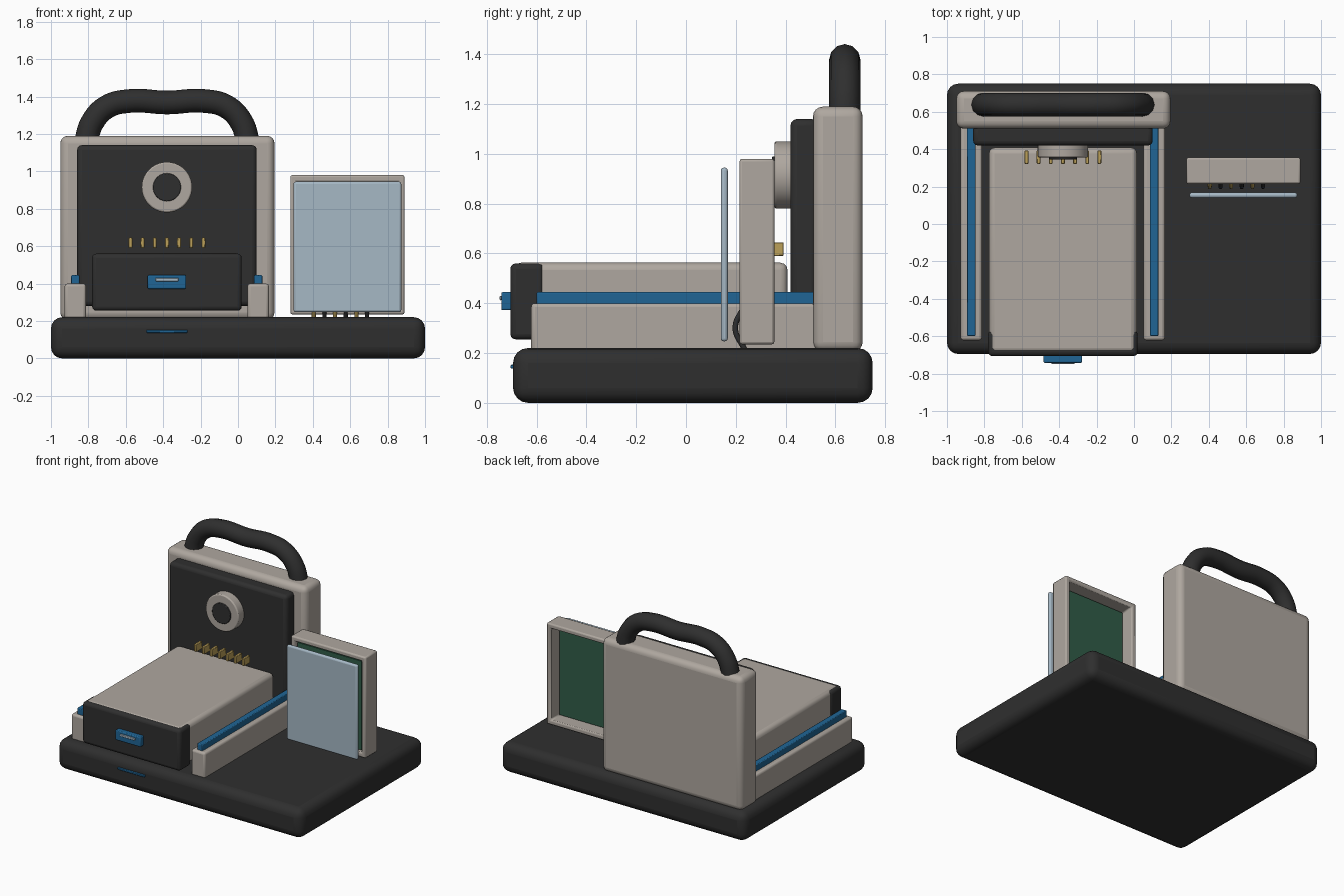
import bpy
import bmesh
import math
from mathutils import Matrix, Vector

old = bpy.data.objects.get("Cube")
if old:
    bpy.data.objects.remove(old, do_unlink=True)


def material(name, r, g, b):
    m = bpy.data.materials.new(name)
    m.use_nodes = True
    m.diffuse_color = (r, g, b, 1)
    node = m.node_tree.nodes["Principled BSDF"]
    node.inputs["Base Color"].default_value = (r, g, b, 1)
    node.inputs["Roughness"].default_value = 0.6
    return m


CHARCOAL = material("charcoal", 0.028, 0.028, 0.028)
GREY = material("warm grey", 0.43, 0.39, 0.35)
BLUE = material("deep blue", 0.014, 0.13, 0.30)
PALE = material("pale blue", 0.38, 0.48, 0.56)
GREEN = material("board green", 0.03, 0.11, 0.065)
GOLD = material("gold", 0.50, 0.35, 0.10)


def finish(obj, mat, bevel=0, segments=3):
    obj.data.materials.append(mat)
    if bevel:
        mod = obj.modifiers.new("rounding", 'BEVEL')
        mod.width, mod.segments = bevel, segments
        mod.limit_method = 'ANGLE'
    bpy.ops.object.select_all(action='DESELECT')
    obj.select_set(True)
    bpy.context.view_layer.objects.active = obj
    bpy.ops.object.shade_smooth_by_angle(angle=math.radians(50))
    return obj


def from_bmesh(name, bm):
    mesh = bpy.data.meshes.new(name)
    bm.to_mesh(mesh)
    bm.free()
    obj = bpy.data.objects.new(name, mesh)
    bpy.context.collection.objects.link(obj)
    return obj


def cube_bmesh(xs, ys, zs):
    bm = bmesh.new()
    size = [b - a for a, b in (xs, ys, zs)]
    mid = [(a + b) / 2 for a, b in (xs, ys, zs)]
    bmesh.ops.create_cube(bm, size=1, matrix=Matrix.Translation(mid) @ Matrix.Diagonal((*size, 1)))
    return bm


def box(name, mat, xs, ys, zs, bevel=0, segments=3):
    return finish(from_bmesh(name, cube_bmesh(xs, ys, zs)), mat, bevel, segments)


def disc(name, mat, x, z, radius, ys, bevel):
    bm = bmesh.new()
    place = Matrix.Translation((x, sum(ys) / 2, z)) @ Matrix.Rotation(math.pi / 2, 4, 'X')
    bmesh.ops.create_cone(bm, cap_ends=True, segments=40, radius1=radius, radius2=radius,
                          depth=ys[1] - ys[0], matrix=place)
    return finish(from_bmesh(name, bm), mat, bevel, 2)


def tube(name, mat, points, radius):
    curve = bpy.data.curves.new(name, 'CURVE')
    curve.dimensions = '3D'
    curve.bevel_depth, curve.bevel_resolution = radius, 4
    curve.resolution_u = 10
    curve.use_fill_caps = True
    spline = curve.splines.new('BEZIER')
    spline.bezier_points.add(len(points) - 1)
    for bp, p in zip(spline.bezier_points, points):
        bp.co = p
        bp.handle_left_type = bp.handle_right_type = 'AUTO'
    obj = bpy.data.objects.new(name, curve)
    bpy.context.collection.objects.link(obj)
    bpy.ops.object.select_all(action='DESELECT')
    obj.select_set(True)
    bpy.context.view_layer.objects.active = obj
    bpy.ops.object.convert(target='MESH')
    return finish(bpy.context.view_layer.objects.active, mat)


CX = -0.38  # centre line of the docking side

# Base slab
box("base", CHARCOAL, (-1, 1), (-0.695, 0.75), (0, 0.22), 0.06, 4)
box("base_stripe", BLUE, (CX - 0.11, CX + 0.11), (-0.705, -0.69), (0.137, 0.153), 0.003, 1)

# Upright back panel with dark face
box("back_panel", GREY, (-0.95, 0.195), (0.51, 0.71), (0.205, 1.19), 0.04, 4)
box("face_panel", CHARCOAL, (-0.86, 0.10), (0.42, 0.53), (0.28, 1.14), 0.025)
disc("lens_ring", GREY, CX, 0.915, 0.135, (0.355, 0.43), 0.008)
disc("lens", CHARCOAL, CX, 0.915, 0.075, (0.346, 0.40), 0.004)

# Carry handle
half = [(0.435, 1.15), (0.40, 1.26), (0.32, 1.345), (0.20, 1.376)]
path = [(CX - d, 0.638, z) for d, z in half]
path.append((CX, 0.638, 1.368))
path += [(CX + d, 0.638, z) for d, z in reversed(half)]
tube("handle", CHARCOAL, path, 0.063)

# Contact pins
for i in range(7):
    x = CX + (i - 3) * 0.065
    box(f"contact_pin_{i + 1}", GOLD, (x - 0.01, x + 0.01), (0.322, 0.392), (0.59, 0.645), 0.003, 1)

# Sliding drawer
box("drawer_body", GREY, (-0.775, 0.015), (-0.692, 0.408), (0.27, 0.563), 0.03)
box("drawer_front", CHARCOAL, (-0.78, 0.02), (-0.706, -0.57), (0.255, 0.56), 0.022)
box("drawer_latch", BLUE, (CX - 0.103, CX + 0.103), (-0.742, -0.70), (0.372, 0.445), 0.006, 2)
box("latch_grip", PALE, (CX - 0.062, CX + 0.062), (-0.749, -0.74), (0.412, 0.43), 0.003, 1)

# Side rails
for side, x in (("right", -0.87), ("left", 0.108)):
    box(f"{side}_rail", GREY, (x - 0.057, x + 0.057), (-0.622, 0.53), (0.20, 0.40), 0.015)
    box(f"{side}_rail_strip", BLUE, (x - 0.022, x + 0.022), (-0.60, 0.52), (0.39, 0.445), 0.005, 2)

# Open display frame: inset both large faces and join the holes
bm = cube_bmesh((0.28, 0.89), (0.215, 0.355), (0.235, 0.98))
bm.normal_update()
large = [f for f in bm.faces if abs(f.normal.y) > 0.9]
bmesh.ops.inset_individual(bm, faces=large, thickness=0.05)
rims = [e for f in large for e in f.edges]
bmesh.ops.delete(bm, geom=large, context='FACES_ONLY')
bmesh.ops.bridge_loops(bm, edges=rims)
bmesh.ops.recalc_face_normals(bm, faces=bm.faces)
finish(from_bmesh("display_frame", bm), GREY, 0.01, 2)

# Board and floating front screen
box("circuit_board", GREEN, (0.325, 0.845), (0.232, 0.268), (0.28, 0.935))
box("screen", PALE, (0.297, 0.873), (0.14, 0.168), (0.247, 0.945), 0.012)

# Looped cables under the screen
for i in range(6):
    x = 0.405 + i * 0.057
    mat = CHARCOAL if i % 2 else GOLD
    tube(f"cable_{i + 1}", mat, [(x, 0.235, 0.215), (x, 0.198, 0.30), (x, 0.235, 0.39)], 0.011)
